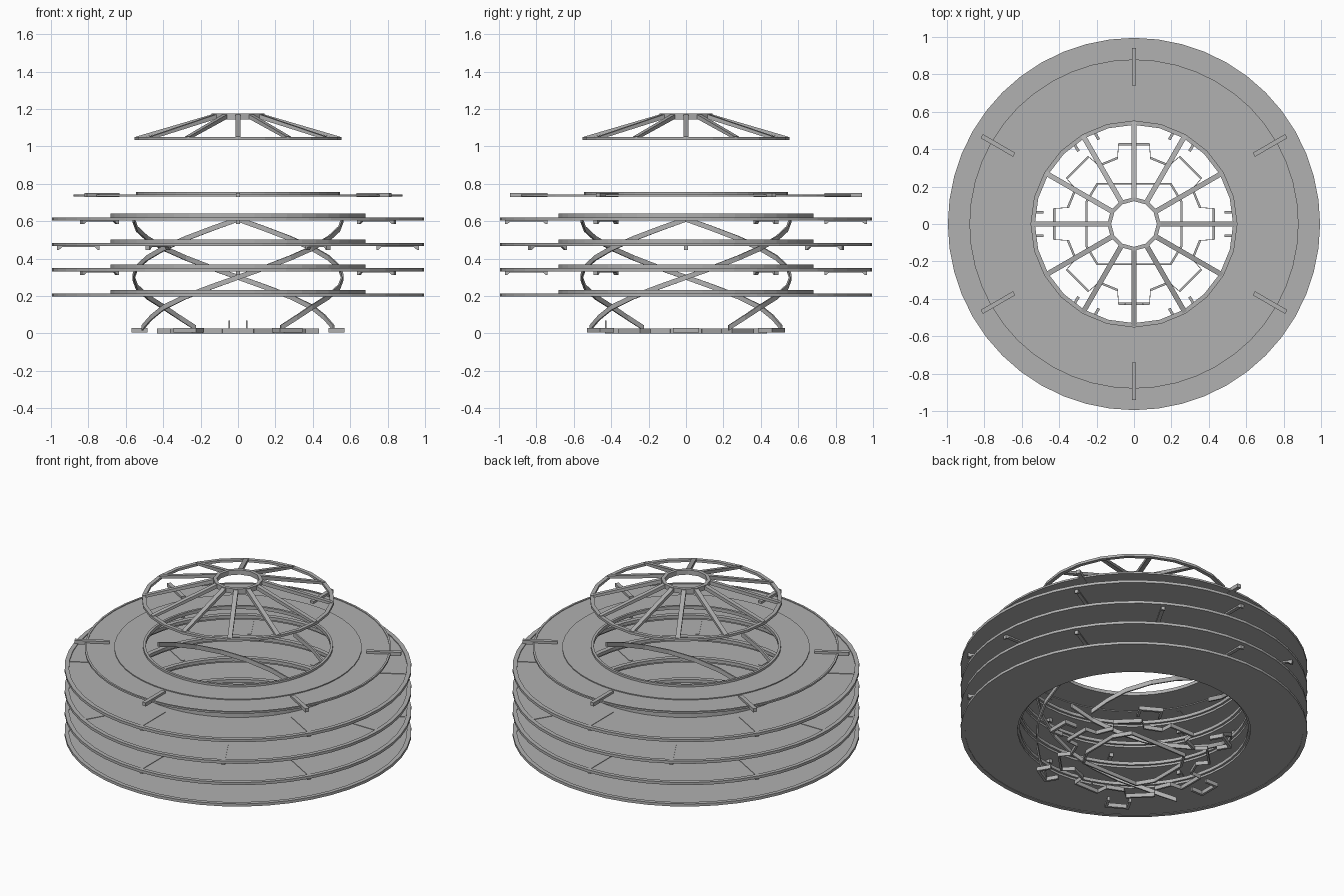
import bpy, bmesh
from math import sin, cos, radians, pi, sqrt
from mathutils import Matrix, Vector

if "Cube" in bpy.data.objects:
    bpy.data.objects.remove(bpy.data.objects["Cube"])

# Dark grey metal shared by all parts
grey = bpy.data.materials.new("dark_grey")
grey.diffuse_color = (0.44, 0.44, 0.44, 1)
grey.use_nodes = True
grey.node_tree.nodes["Principled BSDF"].inputs["Base Color"].default_value = grey.diffuse_color


def make(name, bm):
    bmesh.ops.recalc_face_normals(bm, faces=bm.faces)
    me = bpy.data.meshes.new(name)
    bm.to_mesh(me)
    bm.free()
    me.materials.append(grey)
    ob = bpy.data.objects.new(name, me)
    bpy.context.collection.objects.link(ob)
    return ob


def loft(bm, sections, closed=False):
    """Skin a list of cross-sections (each a closed loop of points)."""
    rows = [[bm.verts.new(p) for p in s] for s in sections]
    n = len(rows[0])
    for i in range(len(rows) if closed else len(rows) - 1):
        a, b = rows[i], rows[(i + 1) % len(rows)]
        for j in range(n):
            bm.faces.new((a[j], a[(j + 1) % n], b[(j + 1) % n], b[j]))
    if not closed:
        bm.faces.new(rows[0])
        bm.faces.new(rows[-1])


def lathe(name, profile, segs=48):
    bm = bmesh.new()
    loft(bm, [[(r * cos(2 * pi * i / segs), r * sin(2 * pi * i / segs), z) for r, z in profile]
              for i in range(segs)], closed=True)
    return make(name, bm)


def rect(r0, r1, z0, z1):
    return [(r0, z0), (r1, z0), (r1, z1), (r0, z1)]


def radial_bars(name, profile, width, angles):
    """Extrude a side profile (r, z) to a width, repeated at the given angles."""
    bm = bmesh.new()
    for deg in angles:
        m = Matrix.Rotation(radians(deg), 3, 'Z')
        loft(bm, [[m @ Vector((r, s * width / 2, z)) for r, z in profile] for s in (-1, 1)])
    return make(name, bm)


def wall(name, pts, t, z0, z1):
    """Thin closed wall following a plan outline."""
    bm = bmesh.new()
    secs = []
    for x, y in pts:
        k = 1 - t / sqrt(x * x + y * y)
        secs.append([(x, y, z0), (x, y, z1), (x * k, y * k, z1), (x * k, y * k, z0)])
    loft(bm, secs, closed=True)
    return make(name, bm)


# Four main floors: annular plate with thick rim and raised lip round the hole
for n, z in enumerate((0.205, 0.34, 0.475, 0.612)):
    lathe(f"floor_{n + 1}", [(0.668, z - 0.005), (0.97, z - 0.005), (0.97, z - 0.008),
                             (0.995, z - 0.008), (0.995, z + 0.009), (0.97, z + 0.009),
                             (0.97, z + 0.003), (0.683, z + 0.003), (0.683, z + 0.028),
                             (0.655, z + 0.028), (0.655, z + 0.008), (0.668, z + 0.008)])
    # Support brackets pass through the upper floors, alternating by half a step
    if n:
        first = 0 if n == 2 else 30
        b = z - 0.004
        radial_bars(f"floor_brackets_{n + 1}",
                    [(0.74, z + 0.006), (0.968, z + 0.006), (0.968, b - 0.024), (0.957, b - 0.024),
                     (0.94, b - 0.01), (0.765, b - 0.01), (0.75, b - 0.024), (0.74, b - 0.024)],
                    0.022, range(first, first + 360, 60))

# Smaller top floor with its lip and radial brackets
lathe("top_floor", [(0.53, 0.736), (0.71, 0.736), (0.71, 0.731), (0.88, 0.731), (0.88, 0.742),
                    (0.868, 0.742), (0.868, 0.738), (0.71, 0.738), (0.71, 0.744), (0.545, 0.744),
                    (0.545, 0.757), (0.53, 0.757)])
radial_bars("top_floor_brackets", rect(0.74, 0.94, 0.729, 0.752), 0.024, range(30, 390, 60))

# Four helical bands that climb through the floors and cross each other
path = [(-66, 0.03), (-56, 0.085), (-45, 0.14)] + [(a, 0.30 + a * 0.00345) for a in range(-30, 91, 15)]
bm = bmesh.new()
for start in range(0, 360, 90):
    secs = []
    for a, z in path:
        c, s = cos(radians(start + a)), sin(radians(start + a))
        secs.append([(r * c, r * s, z + h) for r, h in rect(0.555, 0.565, -0.014, 0.014)])
    loft(bm, secs)
make("helical_bands", bm)

# Low base wall with a toothed plan
pts = []
for i in range(8):
    for off, r in ((-14, 0.37), (-11, 0.44), (11, 0.44), (14, 0.37)):
        a = radians(45 * i + off)
        pts.append((r * cos(a), r * sin(a)))
wall("base_outer_wall", pts, 0.012, 0.0, 0.025)
wall("base_inner_wall", [(-0.2, 0.22), (-0.26, 0.12), (-0.26, -0.12), (-0.2, -0.22),
                         (0.2, -0.22), (0.26, -0.12), (0.26, 0.12), (0.2, 0.22)], 0.012, 0.0, 0.025)

# Base clamps around the foot of the bands
bm = bmesh.new()
for deg in range(0, 360, 60):
    m = Matrix.Rotation(radians(deg), 3, 'Z')
    for r0, r1, y0, y1 in ((0.485, 0.57, -0.07, -0.055), (0.485, 0.57, 0.055, 0.07),
                           (0.555, 0.57, -0.055, 0.055)):
        loft(bm, [[m @ Vector((x, y, z)) for x, y in ((r0, y0), (r1, y0), (r1, y1), (r0, y1))]
                  for z in (0.005, 0.03)])
make("base_clamps", bm)

# Small posts at the entrance
bm = bmesh.new()
for x in (-0.047, 0.047):
    loft(bm, [[(x + dx, -0.43 + dy, z) for dx, dy in ((-.004, -.004), (.004, -.004), (.004, .004), (-.004, .004))]
              for z in (0.0, 0.07)])
make("entrance_posts", bm)

# Conical roof frame: rim, hub and twelve spokes
lathe("roof_rim", rect(0.53, 0.553, 1.035, 1.05), 24)
lathe("roof_hub", rect(0.122, 0.143, 1.145, 1.175), 12)
radial_bars("roof_spokes", [(0.13, 1.15), (0.545, 1.036), (0.545, 1.052), (0.13, 1.174)],
            0.027, range(0, 360, 30))
